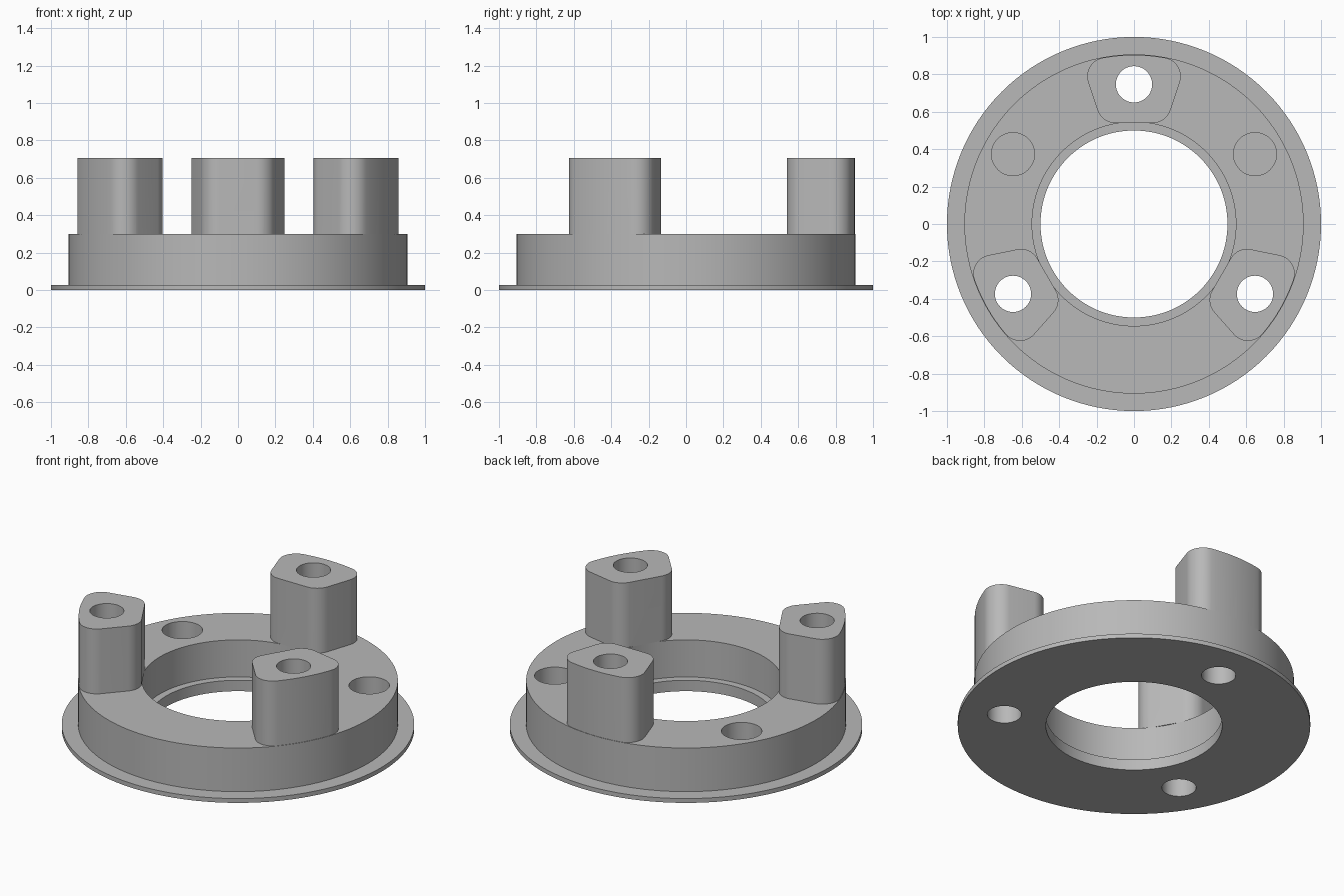
import bpy, bmesh, math
from mathutils import Matrix, Vector

if "Cube" in bpy.data.objects:
    bpy.data.objects.remove(bpy.data.objects["Cube"])

SEG = 128
BOLT_R = 0.747        # distance of posts and holes from the axis
POST_ANGLES = (0, 120, 240)
POCKET_ANGLES = (60, 180, 300)

grey = bpy.data.materials.new("grey")
grey.diffuse_color = (0.48, 0.48, 0.48, 1)
grey.use_nodes = True
grey.node_tree.nodes["Principled BSDF"].inputs["Base Color"].default_value = grey.diffuse_color


def make_object(name, bm):
    bmesh.ops.recalc_face_normals(bm, faces=bm.faces[:])
    mesh = bpy.data.meshes.new(name)
    bm.to_mesh(mesh)
    bm.free()
    mesh.materials.append(grey)
    obj = bpy.data.objects.new(name, mesh)
    bpy.context.collection.objects.link(obj)
    return obj


def lathe(name, profile):
    """Revolve a closed (radius, z) profile around the z axis."""
    bm = bmesh.new()
    rings = [[bm.verts.new((r * math.cos(a), r * math.sin(a), z)) for r, z in profile]
             for a in (2 * math.pi * i / SEG for i in range(SEG))]
    n = len(profile)
    for i in range(SEG):
        a, b = rings[i], rings[(i + 1) % SEG]
        for j in range(n):
            k = (j + 1) % n
            bm.faces.new((a[j], b[j], b[k], a[k]))
    return make_object(name, bm)


def prism(name, outline, z0, z1, angle):
    """Extrude an outline from z0 to z1 and turn it around the z axis."""
    bm = bmesh.new()
    face = bm.faces.new([bm.verts.new((x, y, z0)) for x, y in outline])
    new = bmesh.ops.extrude_face_region(bm, geom=[face])["geom"]
    bmesh.ops.translate(bm, vec=Vector((0, 0, z1 - z0)),
                        verts=[v for v in new if isinstance(v, bmesh.types.BMVert)])
    bm.transform(Matrix.Rotation(math.radians(angle), 4, 'Z'))
    return make_object(name, bm)


def arc(cx, cy, r, start, end, steps):
    return [(cx + r * math.cos(t), cy + r * math.sin(t))
            for t in (math.radians(start + (end - start) * i / steps) for i in range(steps + 1))]


def combine(target, tool, operation):
    mod = target.modifiers.new("combine", 'BOOLEAN')
    mod.operation, mod.solver, mod.object = operation, 'EXACT', tool
    bpy.context.view_layer.objects.active = target
    bpy.ops.object.modifier_apply(modifier=mod.name)
    bpy.data.objects.remove(tool, do_unlink=True)


# Ring with a thin flange and a small ledge inside the bore
ring = lathe("mounting_ring", [(0.5, 0), (1, 0), (1, 0.027), (0.907, 0.027),
                               (0.907, 0.3), (0.545, 0.3), (0.545, 0.068), (0.5, 0.068)])

# Post outline: rounded wedge, right half mirrored to the left
corner = math.degrees(math.atan2(0.79, 0.15))
half = arc(0.1, 0.64, 0.1, -90, -18.4, 10) + arc(0.15, 0.79, 0.1, -18.4, corner, 12)
half += arc(0, 0, 0.904, corner, 90, 6)[1:-1]
outline = half + [(0, 0.904)] + [(-x, y) for x, y in reversed(half)]

# Three posts standing on the ring
for a in POST_ANGLES:
    combine(ring, prism("post", outline, 0.3, 0.706, a), 'UNION')

# Through holes in the posts, blind pockets between them
for a in POST_ANGLES:
    combine(ring, prism("bolt_hole", arc(0, BOLT_R, 0.097, 0, 352.5, 47), -0.1, 0.9, a), 'DIFFERENCE')
for a in POCKET_ANGLES:
    combine(ring, prism("pocket", arc(0, BOLT_R, 0.115, 0, 352.5, 47), 0.068, 0.5, a), 'DIFFERENCE')

# Smooth walls, sharp rims
bpy.ops.object.select_all(action='DESELECT')
ring.select_set(True)
bpy.context.view_layer.objects.active = ring
bpy.ops.object.shade_smooth_by_angle(angle=math.radians(30))
